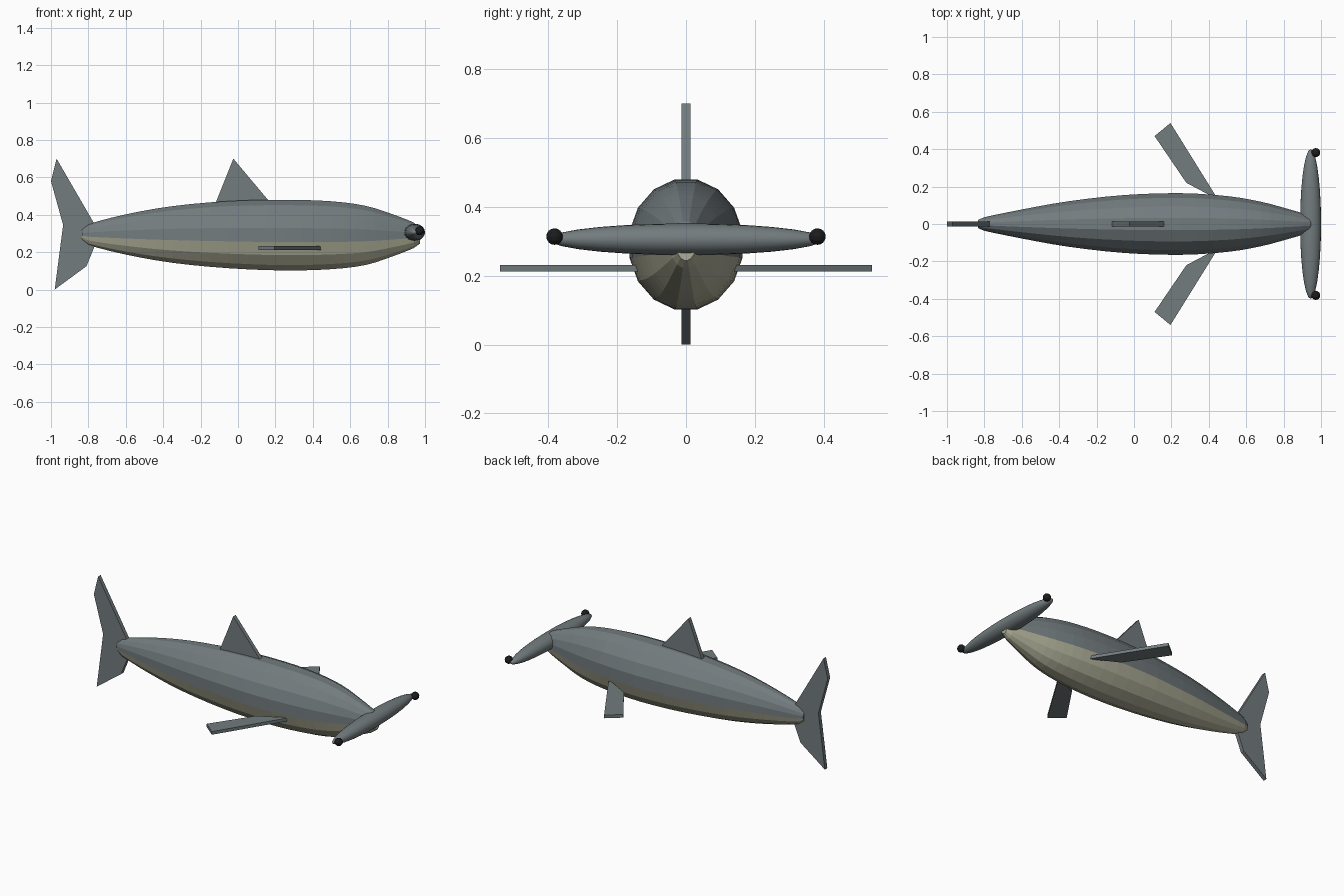
import bpy, bmesh, math
from mathutils import Matrix, Vector

if "Cube" in bpy.data.objects:
    bpy.data.objects.remove(bpy.data.objects["Cube"])


def material(name, rgb):
    m = bpy.data.materials.new(name)
    m.diffuse_color = (*rgb, 1)
    m.use_nodes = True
    m.node_tree.nodes["Principled BSDF"].inputs["Base Color"].default_value = m.diffuse_color
    return m


GREY = material("slate_grey", (0.17, 0.20, 0.21))
BELLY = material("pale_belly", (0.42, 0.42, 0.31))
BLACK = material("eye_black", (0.012, 0.012, 0.014))


def finish(bm, name, *mats):
    bmesh.ops.recalc_face_normals(bm, faces=bm.faces[:])
    me = bpy.data.meshes.new(name)
    bm.to_mesh(me)
    bm.free()
    ob = bpy.data.objects.new(name, me)
    bpy.context.collection.objects.link(ob)
    for m in mats:
        me.materials.append(m)
    return ob


def catmull(a, b, c, d, t):
    return 0.5 * (2 * b + (c - a) * t + (2 * a - 5 * b + 4 * c - d) * t**2
                  + (3 * b - a - 3 * c + d) * t**3)


# Body: 16-sided loft through stations (x, half width, bottom z, top z)
stations = [Vector(s) for s in (
    (-0.835, 0.022, 0.265, 0.325), (-0.80, 0.037, 0.238, 0.350),
    (-0.60, 0.079, 0.187, 0.402), (-0.35, 0.124, 0.143, 0.446),
    (-0.05, 0.158, 0.114, 0.473), (0.25, 0.168, 0.102, 0.480),
    (0.50, 0.152, 0.109, 0.472), (0.68, 0.121, 0.131, 0.448),
    (0.82, 0.083, 0.175, 0.405), (0.94, 0.047, 0.222, 0.358),
    (0.972, 0.028, 0.245, 0.330))]
rings = []
for i in range(len(stations) - 1):
    p = [stations[min(max(i + k, 0), len(stations) - 1)] for k in (-1, 0, 1, 2)]
    steps = 1 if i in (0, len(stations) - 2) else 3
    rings += [p[1].lerp(p[2], 0) if k == 0 else catmull(*p, k / steps)
              for k in range(steps)]
rings.append(stations[-1])

SIDES = 16
bm = bmesh.new()
loops = []
for x, w, lo, hi in rings:
    loop = []
    for k in range(SIDES):
        a = 2 * math.pi * (k + 0.5) / SIDES
        rz = (hi - lo) / 2 / math.cos(math.pi / SIDES)
        loop.append(bm.verts.new((x, w * math.cos(a), (lo + hi) / 2 + rz * math.sin(a))))
    loops.append(loop)
for r0, r1 in zip(loops, loops[1:]):
    for k in range(SIDES):
        f = bm.faces.new((r0[k], r0[(k + 1) % SIDES], r1[(k + 1) % SIDES], r1[k]))
        f.material_index = 1 if 8 <= k <= 14 else 0
bm.faces.new(loops[0])
bm.faces.new(loops[-1]).material_index = 1
finish(bm, "body", GREY, BELLY)


def ellipsoid(name, centre, radii, segs, rows, mat):
    # Poles lie along y
    bm = bmesh.new()
    bmesh.ops.create_uvsphere(
        bm, u_segments=segs, v_segments=rows, radius=1,
        matrix=Matrix.Translation(centre) @ Matrix.Diagonal((*radii, 1))
        @ Matrix.Rotation(math.pi / 2, 4, 'X'))
    return finish(bm, name, mat)


# Wide hammer-shaped head
head = ellipsoid("hammer_head", (0.944, 0, 0.306), (0.056, 0.40, 0.046), 20, 14, GREY)
head.data.shade_smooth()


def plate(name, points, offset):
    # Flat fin: polygon outline extruded along offset, centred on its plane
    bm = bmesh.new()
    off = Vector(offset)
    face = bm.faces.new([bm.verts.new(Vector(p) - off / 2) for p in points])
    ext = bmesh.ops.extrude_face_region(bm, geom=[face])
    moved = [v for v in ext["geom"] if isinstance(v, bmesh.types.BMVert)]
    bmesh.ops.translate(bm, verts=moved, vec=off)
    if not face.is_valid or len(bm.faces) < len(points) + 2:
        bm.faces.new([v for v in bm.verts if v not in moved])
    return finish(bm, name, GREY)


# Upright fins
plate("dorsal_fin", [(x, 0, z) for x, z in
      ((-0.125, 0.45), (-0.025, 0.70), (0.185, 0.45))], (0, 0.025, 0))
plate("tail_fin", [(x, 0, z) for x, z in
      ((-0.75, 0.30), (-0.77, 0.355), (-0.97, 0.70), (-1.0, 0.58),
       (-0.935, 0.345), (-0.98, 0.0), (-0.81, 0.125), (-0.765, 0.235))], (0, 0.025, 0))

# Paired side fins and eyes
for s, side in ((1, "left"), (-1, "right")):
    plate(side + "_pectoral_fin", [(x, s * y, 0.222) for x, y in
          ((0.45, 0.13), (0.28, 0.22), (0.11, 0.47), (0.195, 0.54))], (0, 0, 0.02))
    ellipsoid(side + "_eye", (0.972, s * 0.382, 0.314), (0.024,) * 3, 12, 8, BLACK)
